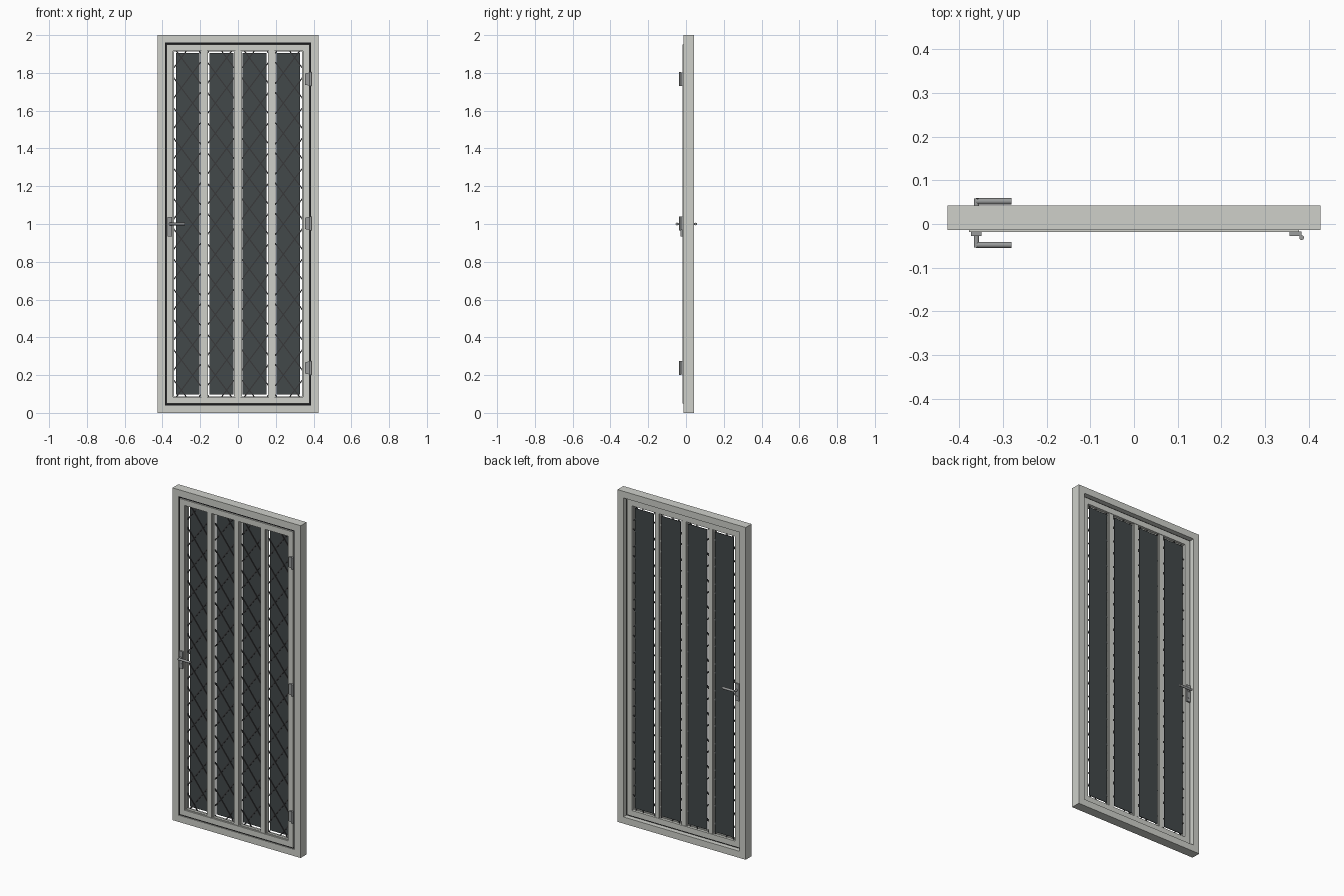
import bpy, bmesh, math
from mathutils import Vector

if "Cube" in bpy.data.objects:
    bpy.data.objects.remove(bpy.data.objects["Cube"])


def material(name, rgb):
    m = bpy.data.materials.new(name)
    m.diffuse_color = (*rgb, 1)
    m.use_nodes = True
    m.node_tree.nodes["Principled BSDF"].inputs["Base Color"].default_value = m.diffuse_color
    return m


PAINT = material("pale_paint", (0.62, 0.63, 0.59))
DARK = material("dark_glass", (0.055, 0.065, 0.068))
WIRE = material("dark_wire", (0.04, 0.04, 0.042))
RUBBER = material("black_rubber", (0.01, 0.01, 0.012))
METAL = material("grey_metal", (0.32, 0.33, 0.33))


def finish(name, bm, mat, smooth=False):
    bmesh.ops.recalc_face_normals(bm, faces=bm.faces)
    me = bpy.data.meshes.new(name)
    bm.to_mesh(me)
    bm.free()
    ob = bpy.data.objects.new(name, me)
    bpy.context.collection.objects.link(ob)
    me.materials.append(mat)
    if smooth:
        bpy.ops.object.select_all(action='DESELECT')
        ob.select_set(True)
        bpy.context.view_layer.objects.active = ob
        bpy.ops.object.shade_smooth_by_angle(angle=math.radians(35))
    return ob


def skin(bm, loops, closed):
    """Join equal vertex loops with quads, capping the ends when open."""
    n = len(loops[0])
    for i in range(len(loops) if closed else len(loops) - 1):
        a, b = loops[i], loops[(i + 1) % len(loops)]
        for j in range(n):
            k = (j + 1) % n
            bm.faces.new((a[j], a[k], b[k], b[j]))
    if not closed:
        bm.faces.new(loops[0])
        bm.faces.new(loops[-1])


def ring(name, hx, z0, z1, profile, mat):
    """Mitred rectangular frame; profile points are (inset, y)."""
    bm = bmesh.new()
    loops = []
    for sx, top in ((-1, 0), (1, 0), (1, 1), (-1, 1)):
        loops.append([bm.verts.new((sx * (hx - w), y, z1 - w if top else z0 + w))
                      for w, y in profile])
    skin(bm, loops, True)
    return finish(name, bm, mat)


def prism(name, profile, z0, z1, mat):
    bm = bmesh.new()
    skin(bm, [[bm.verts.new((x, y, z)) for x, y in profile] for z in (z0, z1)], False)
    return finish(name, bm, mat)


def box(name, x0, x1, y0, y1, z0, z1, mat):
    return prism(name, [(x0, y0), (x1, y0), (x1, y1), (x0, y1)], z0, z1, mat)


def rod(name, a, b, r, mat, sides=16):
    a, b = Vector(a), Vector(b)
    bm = bmesh.new()
    rot = (b - a).to_track_quat('Z', 'Y')
    bmesh.ops.create_cone(bm, cap_ends=True, segments=sides, radius1=r, radius2=r,
                          depth=(b - a).length)
    for v in bm.verts:
        v.co = rot @ v.co + (a + b) / 2
    return finish(name, bm, mat, True)


# Outer frame, rubber seal and door leaf
ring("outer_frame", 0.427, 0, 2,
     [(0, -0.014), (0.040, -0.014), (0.040, 0.042), (0, 0.042)], PAINT)
ring("seal", 0.388, 0.039, 1.961,
     [(0, -0.008), (0.013, -0.008), (0.013, 0.012), (0, 0.012)], RUBBER)
ring("leaf_frame", 0.378, 0.049, 1.951,
     [(0, -0.018), (0.034, -0.018), (0.034, -0.010), (0.039, -0.010),
      (0.039, 0.006), (0.034, 0.006), (0.034, 0.023), (0, 0.023)], PAINT)

# Vertical mullions with a stepped section
half = [(0.014, -0.016), (0.014, -0.010), (0.020, -0.010),
        (0.020, 0.013), (0.014, 0.013), (0.014, 0.022)]
for i, cx in enumerate((-0.178, 0, 0.178)):
    section = [(cx + x, y) for x, y in half] + [(cx - x, y) for x, y in reversed(half)]
    prism(f"mullion_{i}", section, 0.084, 1.916, PAINT)

# Dark panels, each with a diamond wire lattice in front
PW, PH = 0.12, 0.16
for i, (x0, x1, w0, w1) in enumerate(((-0.329, -0.204, -0.342, -0.196),
                                      (-0.152, -0.025, -0.160, -0.018),
                                      (0.025, 0.152, 0.018, 0.160),
                                      (0.204, 0.329, 0.196, 0.342))):
    box(f"panel_{i}", x0, x1, 0.012, 0.016, 0.098, 1.904, DARK)
    bm = bmesh.new()
    zlo, zhi, slope, t = 0.084, 1.916, PH / PW, 0.003
    for s in (-1, 1):
        y = 0.0095 + s * 0.001
        for k in range(-4, 18):
            c = k * PH + 0.04
            # clip the line z = c + s*slope*x to the opening
            xs = sorted(((zlo - c) / (s * slope), (zhi - c) / (s * slope)))
            a, b = max(w0, xs[0]), min(w1, xs[1])
            if b - a < 0.004:
                continue
            n = Vector((-s * slope, 0, 1)).normalized() * t
            loops = []
            for x in (a, b):
                p = Vector((x, y, c + s * slope * x))
                loops.append([bm.verts.new(p + n * u + Vector((0, v, 0)))
                              for u, v in ((-1, -0.002), (1, -0.002), (1, 0.002), (-1, 0.002))])
            skin(bm, loops, False)
    finish(f"lattice_{i}", bm, WIRE)

# Hinges: tapered plate on the leaf with a knuckle pin
for i, z in enumerate((0.238, 1.003, 1.767)):
    bm = bmesh.new()
    outline = ((0.356, z - 0.030), (0.384, z - 0.036), (0.384, z + 0.036), (0.356, z + 0.030))
    skin(bm, [[bm.verts.new((x, y, h)) for x, h in outline] for y in (-0.027, -0.017)], False)
    finish(f"hinge_plate_{i}", bm, METAL)
    rod(f"hinge_knuckle_{i}", (0.384, -0.031, z - 0.037), (0.384, -0.031, z + 0.037), 0.0055, METAL)

# Handles on both faces: plate, neck and lever
for side, s, face in (("front", -1, -0.018), ("back", 1, 0.022)):
    ys = sorted((face, face + s * 0.010))
    box(f"{side}_handle_plate", -0.374, -0.349, ys[0], ys[1], 0.935, 1.038, METAL)
    tip = face + s * 0.036
    rod(f"{side}_handle_neck", (-0.361, face, 1.0), (-0.361, tip, 1.0), 0.006, METAL)
    mid = face + s * 0.030
    rod(f"{side}_handle_lever", (-0.362, mid, 1.0), (-0.281, mid, 1.0), 0.007, METAL)
    # keyhole cylinder below the lever
    rod(f"{side}_lock_cylinder", (-0.361, face, 0.960), (-0.361, face + s * 0.012, 0.960), 0.006, METAL)
